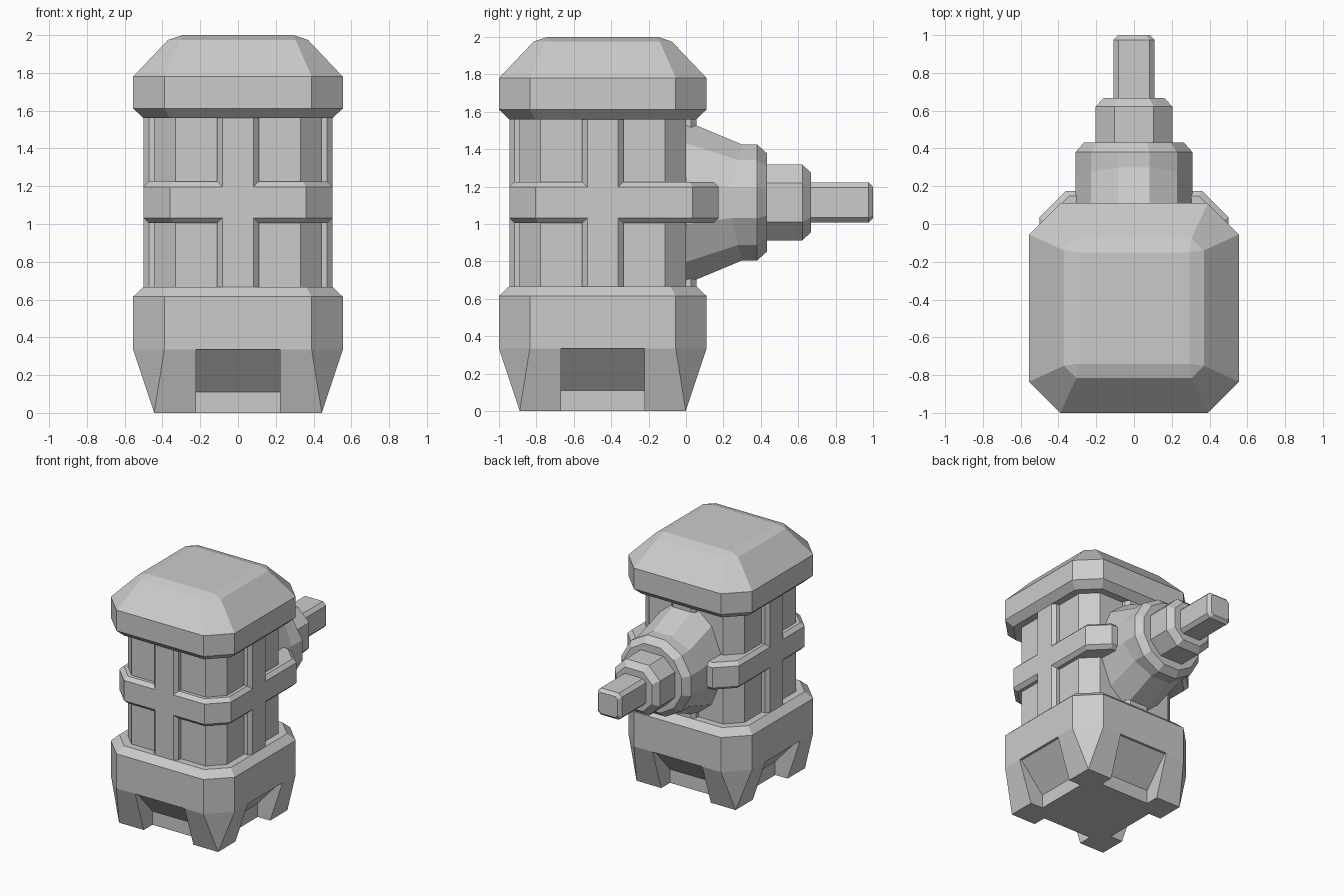
import bpy, bmesh, math
from mathutils import Matrix, Vector

if "Cube" in bpy.data.objects:
    bpy.data.objects.remove(bpy.data.objects["Cube"])

CY = -0.445   # body axis (y)
AZ = 1.115    # arm axis (z)


def loft(name, stacks):
    """Each stack is a list of equal-length rings, skinned and capped."""
    bm = bmesh.new()
    for rings in stacks:
        rows = [[bm.verts.new(p) for p in r] for r in rings]
        n = len(rows[0])
        for a, b in zip(rows, rows[1:]):
            for i in range(n):
                j = (i + 1) % n
                bm.faces.new((a[i], a[j], b[j], b[i]))
        bm.faces.new(rows[0])
        bm.faces.new(rows[-1])
    bmesh.ops.remove_doubles(bm, verts=bm.verts, dist=1e-5)
    bmesh.ops.recalc_face_normals(bm, faces=bm.faces)
    me = bpy.data.meshes.new(name)
    bm.to_mesh(me)
    bm.free()
    ob = bpy.data.objects.new(name, me)
    bpy.context.collection.objects.link(ob)
    return ob


def octagon(hx, hy, c):
    """Rectangle with cut corners."""
    return [(hx - c, -hy), (hx, c - hy), (hx, hy - c), (hx - c, hy),
            (c - hx, hy), (-hx, hy - c), (-hx, c - hy), (c - hx, -hy)]


def flat(pts, z, cy=CY):
    return [(x, y + cy, z) for x, y in pts]


def upright(pts, y):
    return [(x, y, z + AZ) for x, z in pts]


def tower(name, levels):
    return loft(name, [[flat(octagon(h, h, c), z) for z, h, c in levels]])


# Base with tapering feet
base = tower("base", [(0, 0.444, 0), (0.335, 0.555, 0.165),
                      (0.615, 0.555, 0.165), (0.667, 0.5, 0.14)])

# Notches between the feet, one per side
profile = [(0.333, -0.1), (0.333, 0.11), (0.535, 0.335), (0.8, 0.335), (0.8, -0.1)]
stacks = []
for k in range(4):
    m = Matrix.Translation((0, CY, 0)) @ Matrix.Rotation(k * math.pi / 2, 4, 'Z')
    stacks.append([[m @ Vector((x, -d, z)) for d, z in profile] for x in (-0.222, 0.222)])
cutter = loft("notch_cutter", stacks)
cutter.hide_render = True
mod = base.modifiers.new("notches", 'BOOLEAN')
mod.operation = 'DIFFERENCE'
mod.solver = 'EXACT'
mod.object = cutter
bpy.context.view_layer.objects.active = base
bpy.ops.object.modifier_apply(modifier=mod.name)
bpy.data.objects.remove(cutter)

# Recessed core and domed cap
tower("core", [(0.62, 0.444, 0.112), (1.6, 0.444, 0.112)])
tower("cap", [(1.56, 0.5, 0.14), (1.612, 0.555, 0.165), (1.78, 0.555, 0.165),
              (1.975, 0.37, 0.065), (2.0, 0.295, 0)])

# Vertical bars: each prism pokes out of two opposite sides
for name, hx, hy in (("front_back_bars", 0.11, 0.5), ("side_bars", 0.5, 0.11)):
    loft(name, [[flat(octagon(hx, hy, 0.028), z) for z in (0.64, 1.59)]])

# Horizontal band, reaching further back to hold the arm socket
front, back = -0.945, 0.175
loft("band", [[flat(octagon(0.5 - i, (back - front) / 2 - i, 0.14 - 0.4 * i), z,
                    (front + back) / 2)
               for z, i in ((1.005, 0.028), (1.033, 0), (1.197, 0), (1.225, 0.028))]])

# Arm socket: twelve sides, flared vertically toward the body
R = 0.31 / math.cos(math.pi / 12)
dodec = [(R * math.cos(math.radians(15 + 30 * i)),
          R * math.sin(math.radians(15 + 30 * i))) for i in range(12)]
root = upright([(x, z * 1.43) for x, z in dodec], -0.02)
edge = [(x, 0.22 + 0.08 * abs(z) / 0.31, z + AZ) for x, z in dodec]
tip = upright([(x * 0.85, z * 0.85) for x, z in dodec], 0.432)
loft("arm_socket", [[root, edge, upright(dodec, 0.38), tip]])

# Arm collar and end peg
for name, levels in (
        ("arm_collar", [(0.4, 0.203, 0.1), (0.622, 0.203, 0.1), (0.667, 0.16, 0.08)]),
        ("arm_peg", [(0.63, 0.108, 0.027), (0.975, 0.108, 0.027), (1.0, 0.085, 0.02)])):
    loft(name, [[upright(octagon(h, h, c), y) for y, h, c in levels]])
